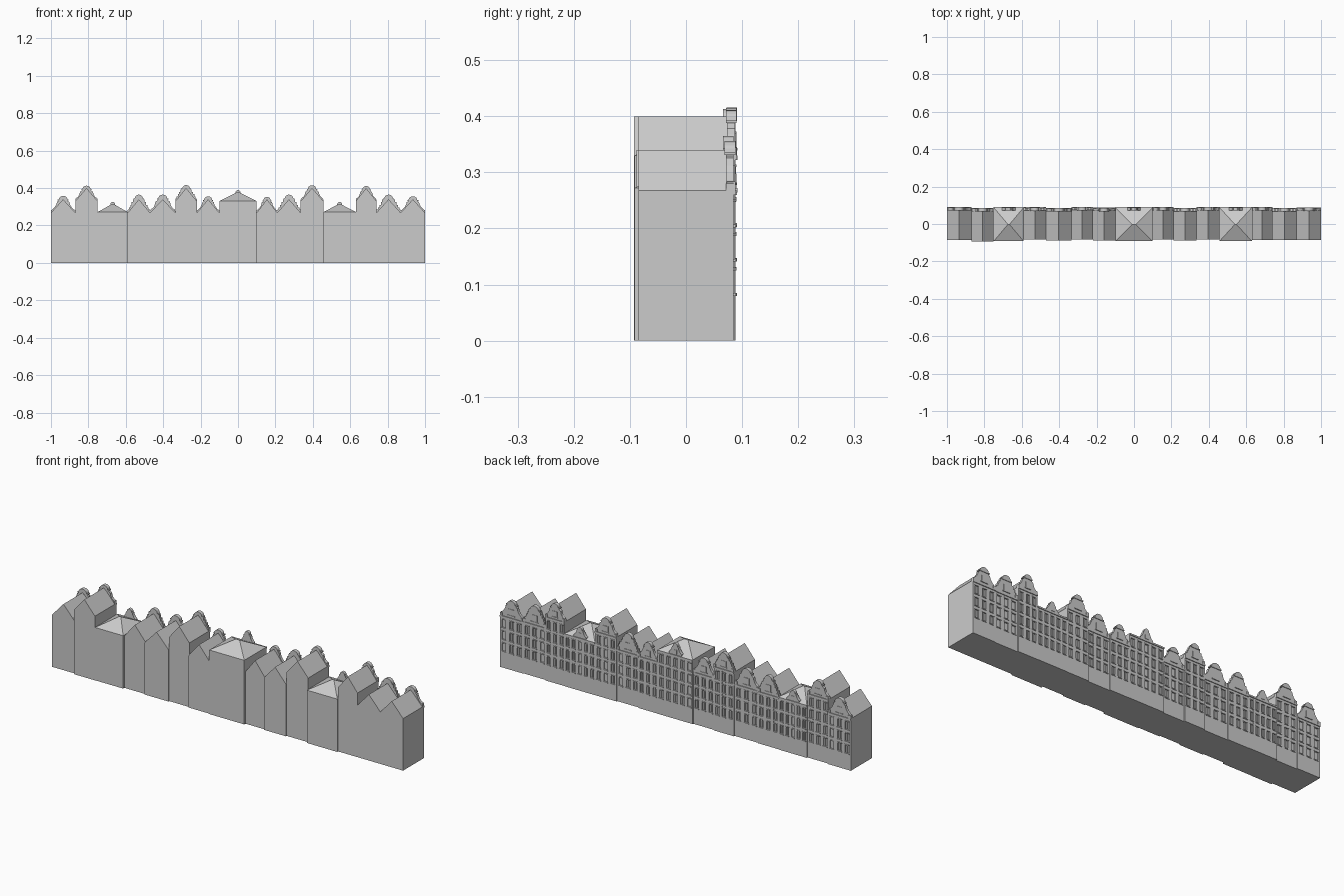
import bpy, bmesh, math
from mathutils import Vector

cube = bpy.data.objects.get("Cube")
if cube:
    bpy.data.objects.remove(cube)

stone = bpy.data.materials.new("plain grey")
stone.use_nodes = True
GREY = (0.6, 0.6, 0.6, 1)
stone.diffuse_color = GREY
stone.node_tree.nodes["Principled BSDF"].inputs["Base Color"].default_value = GREY


def finish(bm, name):
    bmesh.ops.recalc_face_normals(bm, faces=bm.faces)
    mesh = bpy.data.meshes.new(name)
    bm.to_mesh(mesh)
    bm.free()
    mesh.materials.append(stone)
    obj = bpy.data.objects.new(name, mesh)
    bpy.context.collection.objects.link(obj)


def box(bm, x0, x1, y0, y1, z0, z1):
    made = bmesh.ops.create_cube(bm, size=1)["verts"]
    for v in made:
        v.co = Vector(((x0 + x1) / 2 + v.co.x * (x1 - x0),
                       (y0 + y1) / 2 + v.co.y * (y1 - y0),
                       (z0 + z1) / 2 + v.co.z * (z1 - z0)))


def prism(bm, outline, y0, y1):
    """Extrude an (x, z) outline along y."""
    face = bm.faces.new([bm.verts.new((x, y0, z)) for x, z in outline])
    new = bmesh.ops.extrude_face_region(bm, geom=[face])["geom"]
    for v in new:
        if isinstance(v, bmesh.types.BMVert):
            v.co.y = y1


def arc(radius, base, top, steps=5):
    """Right half of a round cap, from its base up to the tip."""
    turns = [math.pi / 2 * i / steps for i in range(steps + 1)]
    return [(radius * math.cos(t), base + (top - base) * math.sin(t)) for t in turns]


# Right half outlines of the gables: half width and height both run 0 to 1
def stepped():
    pts, n = [(1, 0)], 5
    for i in range(n):
        u, v = 1 - 0.12 * i, 0.15 * (i + 1)
        pts += [(u, v), (u - 0.12, v)]
    return pts + arc(0.4, 0.75, 1)


def bell():
    return [(1, 0), (1, 0.14), (0.86, 0.22), (0.68, 0.36), (0.56, 0.52),
            (0.5, 0.68), (0.36, 0.72)] + arc(0.36, 0.76, 1)


def neck():
    return [(1, 0), (1, 0.1), (0.92, 0.2), (0.72, 0.32), (0.62, 0.48),
            (0.58, 0.62), (0.44, 0.7)] + arc(0.38, 0.74, 1)


def gable(bm, shape, cx, half, y0, y1, z0, z1):
    right = [(u * half, z0 + v * (z1 - z0)) for u, v in shape]
    left = [(-x, z) for x, z in reversed(right[:-1])]
    prism(bm, [(cx + x, z) for x, z in right + left], y0, y1)


def facade(name, x0, x1, face, eave, cols, rows):
    """Piers and spandrels leave recessed windows, with sills and lintels."""
    bm = bmesh.new()
    back, width = face - 0.006, x1 - x0
    pitch = width / cols
    win = pitch * 0.5
    box(bm, x0, x1, back, face, 0, 0.085)
    for i in range(cols + 1):
        left = x0 if i == 0 else x0 + (i - 0.5) * pitch + win / 2
        right = x1 if i == cols else x0 + (i + 0.5) * pitch - win / 2
        box(bm, left, right, back, face, 0.085, eave)
    floor = (eave - 0.085) / rows
    for r in range(rows):
        z = 0.085 + r * floor
        top = z + floor * 0.66
        box(bm, x0, x1, back, face - 0.0003, top, z + floor)
        for i in range(cols):
            cx = x0 + (i + 0.5) * pitch
            reach = win * 0.62
            box(bm, cx - reach, cx + reach, back, face + 0.003, z - 0.005, z)
            box(bm, cx - reach, cx + reach, back, face + 0.002, top, top + 0.005)
            box(bm, cx - 0.001, cx + 0.001, back, back + 0.003, z, top)
    # cornice below the roof
    box(bm, x0, x1, back, face + 0.004, eave - 0.008, eave)
    finish(bm, name)


def gabled_house(tag, x0, x1, front, face, eave, ridge, tip, shape):
    cx, half = (x0 + x1) / 2, (x1 - x0) / 2
    bm = bmesh.new()
    prism(bm, [(x0, 0), (x1, 0), (x1, eave), (cx, ridge), (x0, eave)],
          front, face - 0.006)
    finish(bm, tag + "_body")
    facade(tag + "_facade", x0, x1, face, eave, 3, 4 if eave > 0.3 else 3)
    bm = bmesh.new()
    gable(bm, shape, cx, half, face - 0.014, face, eave, tip)
    # raised coping on the round cap, moulding and attic window
    rise = tip - eave
    cap = [(0.46, 0.72), (0.46, 0.78)] + arc(0.36, 0.78, 1)
    gable(bm, cap, cx, half, face - 0.016, face + 0.003, eave, tip + 0.003)
    zc = eave + rise * 0.16
    box(bm, cx - half * 0.24, cx + half * 0.24, face, face + 0.002, zc, zc + rise * 0.36)
    box(bm, cx - half * 0.32, cx + half * 0.32, face, face + 0.004, zc - 0.004, zc)
    for side in (-1, 1):
        sx = cx + side * half * 0.88
        box(bm, sx - half * 0.1, sx + half * 0.1, face - 0.012, face + 0.003,
            eave, eave + rise * 0.18)
    finish(bm, tag + "_gable")


def hipped_house(tag, x0, x1, front, face, eave, apex, tip):
    cx, cy = (x0 + x1) / 2, (front + face) / 2
    bm = bmesh.new()
    box(bm, x0, x1, front, face - 0.006, 0, eave)
    finish(bm, tag + "_body")
    # hipped roof
    bm = bmesh.new()
    ring = [bm.verts.new((x, y, eave)) for x, y in
            ((x0, front), (x1, front), (x1, face), (x0, face))]
    bm.faces.new(ring)
    run = max(0.004, (x1 - x0 - face + front) / 2)
    a, b = [bm.verts.new((cx + s * run, cy, apex)) for s in (-1, 1)]
    for f in ((ring[0], ring[1], b, a), (ring[1], ring[2], b),
              (ring[2], ring[3], a, b), (ring[3], ring[0], a)):
        bm.faces.new(f)
    finish(bm, tag + "_roof")
    facade(tag + "_facade", x0, x1, face, eave, 5, 4 if eave > 0.3 else 3)
    # small round-topped dormer above the cornice
    bm = bmesh.new()
    gable(bm, bell(), cx, 0.036, face - 0.016, face, eave, tip)
    box(bm, cx - 0.01, cx + 0.01, face, face + 0.002, eave + 0.006, eave + 0.026)
    finish(bm, tag + "_dormer")


LOW, HIGH = (0.268, 0.34), (0.33, 0.4)
# name, left edge, right edge, front y, facade y, eave and ridge, tip, gable
HOUSES = [
    ("bell_a", -1.0, -0.87, -0.085, 0.087, LOW, 0.355, bell),
    ("neck_a", -0.87, -0.75, -0.093, 0.082, HIGH, 0.41, neck),
    ("step_a", -0.59, -0.47, -0.082, 0.086, LOW, 0.362, stepped),
    ("bell_b", -0.47, -0.335, -0.088, 0.082, LOW, 0.362, neck),
    ("step_b", -0.335, -0.22, -0.082, 0.088, HIGH, 0.413, stepped),
    ("bell_c", -0.22, -0.1, -0.088, 0.083, LOW, 0.353, bell),
    ("bell_d", 0.1, 0.21, -0.082, 0.087, LOW, 0.35, bell),
    ("step_c", 0.21, 0.335, -0.088, 0.082, LOW, 0.362, stepped),
    ("neck_b", 0.335, 0.457, -0.082, 0.087, HIGH, 0.412, neck),
    ("neck_c", 0.63, 0.74, -0.085, 0.087, HIGH, 0.408, neck),
    ("step_d", 0.74, 0.87, -0.085, 0.082, LOW, 0.362, stepped),
    ("bell_e", 0.87, 1.0, -0.085, 0.085, LOW, 0.353, bell),
]
for tag, x0, x1, front, face, (eave, ridge), tip, shape in HOUSES:
    gabled_house(tag + "_house", x0, x1, front, face, eave, ridge, tip, shape())

hipped_house("west_hall", -0.75, -0.59, -0.092, 0.088, 0.272, 0.315, 0.326)
hipped_house("middle_hall", -0.1, 0.1, -0.092, 0.088, 0.33, 0.376, 0.39)
hipped_house("east_hall", 0.457, 0.63, -0.092, 0.088, 0.272, 0.315, 0.326)
